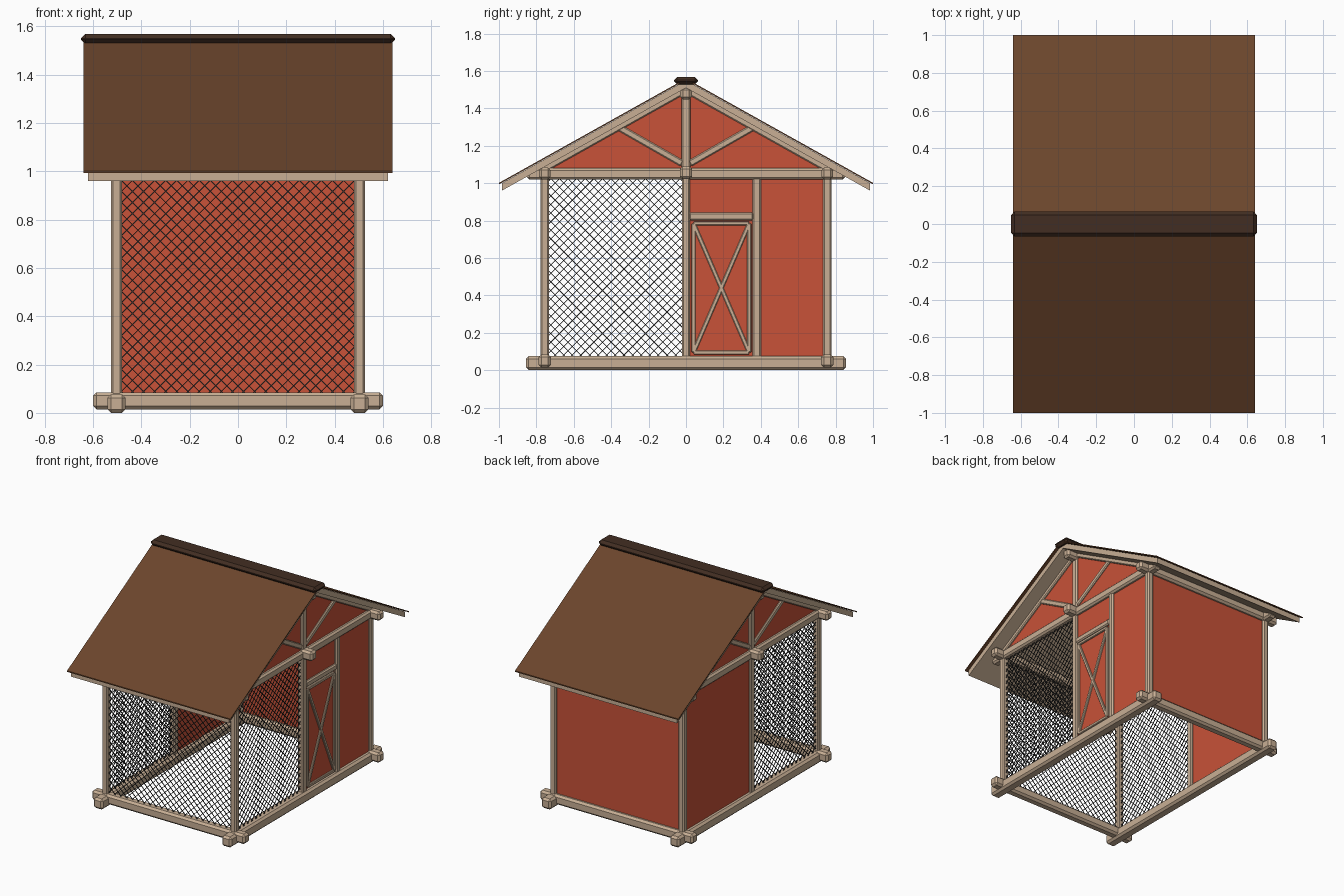
import bpy, bmesh
from mathutils import Vector, Matrix

if "Cube" in bpy.data.objects:
    bpy.data.objects.remove(bpy.data.objects["Cube"])


def material(name, rgb):
    m = bpy.data.materials.new(name)
    m.diffuse_color = (*rgb, 1)
    m.use_nodes = True
    m.node_tree.nodes["Principled BSDF"].inputs["Base Color"].default_value = m.diffuse_color
    return m


TAN = material("tan_timber", (0.58, 0.43, 0.30))
RED = material("red_board", (0.58, 0.085, 0.04))
BROWN = material("brown_roof", (0.147, 0.06, 0.025))
DARK = material("dark_ridge", (0.055, 0.027, 0.016))
WIRE = material("wire", (0.03, 0.03, 0.03))


def finish(name, bm, mat, bevel=0):
    bmesh.ops.recalc_face_normals(bm, faces=bm.faces)
    me = bpy.data.meshes.new(name)
    bm.to_mesh(me)
    bm.free()
    me.materials.append(mat)
    ob = bpy.data.objects.new(name, me)
    bpy.context.collection.objects.link(ob)
    if bevel:
        mod = ob.modifiers.new("chamfer", 'BEVEL')
        mod.width, mod.segments = bevel, 1
    return ob


def add_bar(bm, p, q, w, h):
    """Box from p to q; w is across (world x, or y for bars along x), h the other way."""
    p, q = Vector(p), Vector(q)
    d = (q - p).normalized()
    side = Vector((0, 1, 0)) if abs(d.x) > 0.4 else Vector((1, 0, 0))
    up = d.cross(side).normalized()
    rot = Matrix((side, up, d)).transposed().to_4x4()
    size = Matrix.Diagonal((w, h, (q - p).length, 1))
    bmesh.ops.create_cube(bm, size=1, matrix=Matrix.Translation((p + q) / 2) @ rot @ size)


def bar(name, p, q, w, h, bevel=0.008, mat=TAN):
    bm = bmesh.new()
    add_bar(bm, p, q, w, h)
    return finish(name, bm, mat, bevel)


def prism(name, profile, x0, x1, mat):
    """Extrude a (y, z) profile along x."""
    bm = bmesh.new()
    face = bm.faces.new([bm.verts.new((x0, y, z)) for y, z in profile])
    ext = bmesh.ops.extrude_face_region(bm, geom=[face])
    verts = [v for v in ext['geom'] if isinstance(v, bmesh.types.BMVert)]
    bmesh.ops.translate(bm, verts=verts, vec=(x1 - x0, 0, 0))
    return finish(name, bm, mat)


def wire_panel(name, u0, u1, z0, z1, place, step=0.046, t=0.004):
    """Diagonal wire lattice clipped to a rectangle; place maps (u, z) to 3D."""
    bm = bmesh.new()
    w, h = u1 - u0, z1 - z0
    c = step / 2 - h
    while c < w:
        a, b = max(0, -c), min(h, w - c)
        if b - a > 0.005:
            for flip in (False, True):
                us = [w - c - s if flip else c + s for s in (a, b)]
                add_bar(bm, place(u0 + us[0], z0 + a), place(u0 + us[1], z0 + b), t, t)
        c += step
    finish(name, bm, WIRE)


X, Y = 0.503, 0.755          # post centres
Z0, Z1 = 0.075, 1.03         # panel bottom and top

for s, tag in ((-1, "left"), (1, "right")):
    x = s * X
    # long side beams and posts
    bar(f"{tag}_sill", (x, -0.855, 0.038), (x, 0.855, 0.038), 0.075, 0.075, 0.014)
    bar(f"{tag}_top_beam", (x, -0.85, 1.05), (x, 0.85, 1.05), 0.06, 0.062, 0.012)
    for y, pos in ((-Y, "front"), (0, "middle"), (Y, "back")):
        bar(f"{tag}_{pos}_post", (x, y, 0.06), (x, y, 1.04), 0.045, 0.045)
    # side wall and gable boards
    bar(f"{tag}_wall", (x, 0, (Z0 + Z1) / 2), (x, Y, (Z0 + Z1) / 2), 0.012, Z1 - Z0, 0, RED)
    prism(f"{tag}_gable", [(-0.76, 1.06), (0.76, 1.06), (0, 1.505)], x - 0.006, x + 0.006, RED)
    # gable truss
    bar(f"{tag}_king_post", (x, 0, 1.06), (x, 0, 1.47), 0.045, 0.05)
    for t, end in ((-1, "front"), (1, "back")):
        bar(f"{tag}_{end}_brace", (x, t * 0.02, 1.105), (x, t * 0.37, 1.305), 0.035, 0.035, 0.006)
        bar(f"{tag}_{end}_rafter", (x, t * 0.01, 1.495), (x, t * 0.80, 1.053), 0.04, 0.035, 0.006)
    # side wire
    wire_panel(f"{tag}_wire", -Y + 0.015, -0.015, Z0, Z1, lambda u, z, x=x: (x, u, z))

# cross beams, their ends sticking out past the sides
for t, end in ((-1, "front"), (1, "back")):
    bar(f"{end}_sill", (-0.6, t * Y, 0.05), (0.6, t * Y, 0.05), 0.065, 0.07, 0.014)
    bar(f"{end}_top_beam", (-0.6, t * Y, 1.052), (0.6, t * Y, 1.052), 0.062, 0.064, 0.014)
bar("middle_tie_beam", (-0.6, 0, 1.056), (0.6, 0, 1.056), 0.065, 0.068, 0.014)
bar("ridge_beam", (-0.6, 0, 1.48), (0.6, 0, 1.48), 0.062, 0.064, 0.014)

# back wall and front wire
bar("back_wall", (-X, Y, (Z0 + Z1) / 2), (X, Y, (Z0 + Z1) / 2), 0.012, Z1 - Z0, 0, RED)
wire_panel("front_wire", -0.485, 0.485, 0.08, Z1, lambda u, z: (u, -Y, z))

# door on the right side
bar("door_post", (X, 0.378, 0.06), (X, 0.378, 1.04), 0.045, 0.045)
bar("door_header", (X, 0.015, 0.823), (X, 0.36, 0.823), 0.045, 0.042)
bar("door_panel", (X + 0.004, 0.03, 0.44), (X + 0.004, 0.348, 0.44), 0.014, 0.70, 0, RED)
dx, y0, y1, d0, d1 = X + 0.01, 0.04, 0.338, 0.095, 0.785
for n, (a, b) in {"front_stile": ((y0, d0), (y0, d1)), "back_stile": ((y1, d0), (y1, d1)),
                  "bottom_rail": ((y0, d0), (y1, d0)), "top_rail": ((y0, d1), (y1, d1)),
                  "rising_brace": ((y0, d0), (y1, d1)), "falling_brace": ((y0, d1), (y1, d0))}.items():
    bar(f"door_{n}", (dx, *a), (dx, *b), 0.024, 0.022, 0.004)

# roof: timber deck, brown covering, ridge cap
prism("roof_deck", [(0, 1.55), (0.985, 1.0), (0.985, 0.96), (0, 1.51), (-0.985, 0.96), (-0.985, 1.0)],
      -0.62, 0.62, TAN)
prism("roof_covering", [(0, 1.56), (1, 1.002), (1, 0.994), (0, 1.552), (-1, 0.994), (-1, 1.002)],
      -0.64, 0.64, BROWN)
bar("ridge_cap", (-0.65, 0, 1.548), (0.65, 0, 1.548), 0.13, 0.042, 0.018, DARK)
